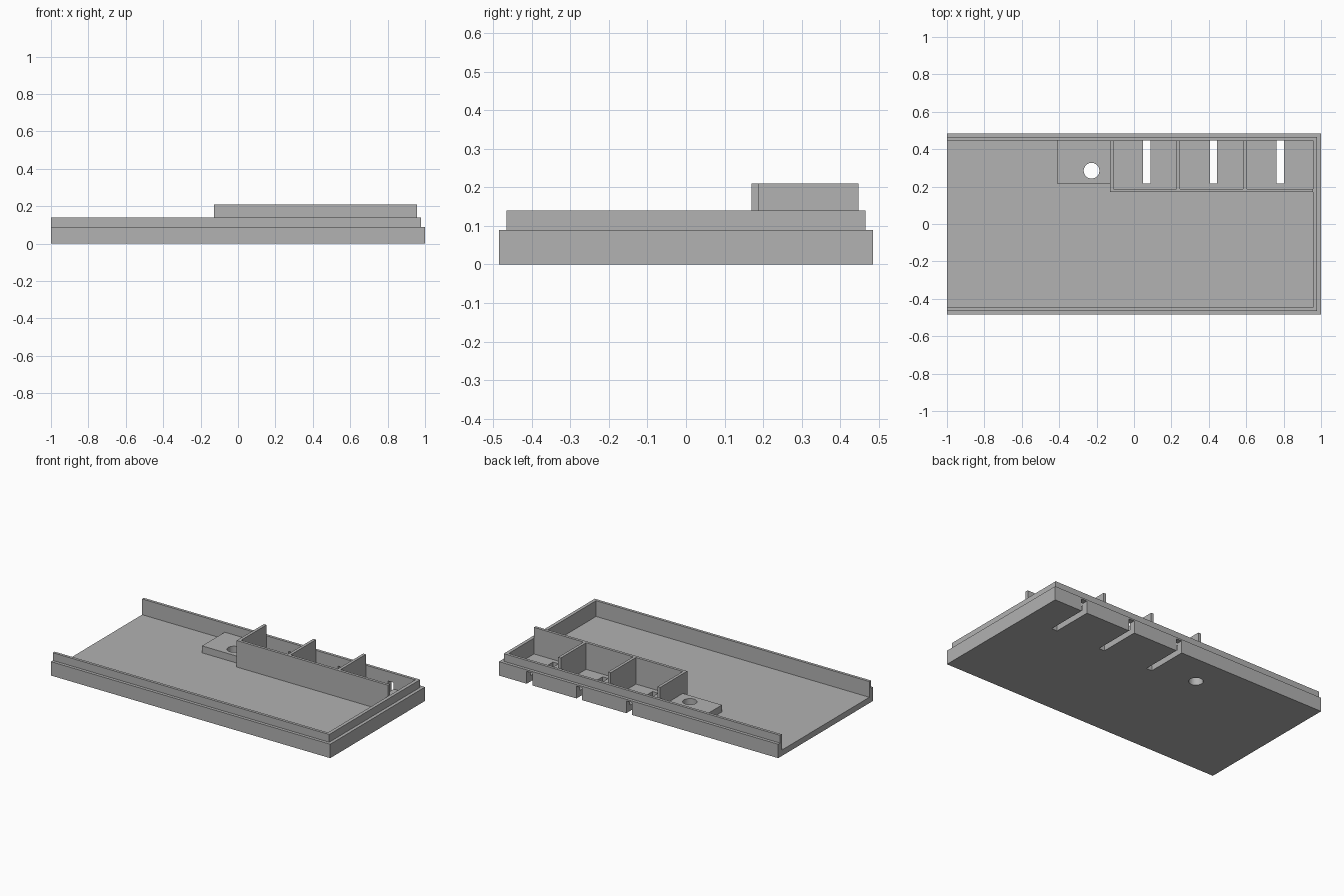
import bpy
from mathutils import Vector

default = bpy.data.objects.get("Cube")
if default:
    bpy.data.objects.remove(default, do_unlink=True)

grey = bpy.data.materials.new("matte grey")
grey.use_nodes = True
colour = (0.445, 0.445, 0.445, 1)
grey.diffuse_color = colour
grey.node_tree.nodes["Principled BSDF"].inputs["Base Color"].default_value = colour


def box(name, low, high):
    """Axis-aligned box between two opposite corners."""
    bpy.ops.mesh.primitive_cube_add(size=1)
    ob = bpy.context.object
    ob.name = name
    low, high = Vector(low), Vector(high)
    mid, size = (low + high) / 2, high - low
    for v in ob.data.vertices:
        v.co = mid + v.co * size
    ob.data.materials.append(grey)
    return ob


def combine(target, tool, operation):
    """Apply a boolean and remove the helper object."""
    tool.hide_render = True
    mod = target.modifiers.new("cut", 'BOOLEAN')
    mod.operation, mod.solver, mod.object = operation, 'EXACT', tool
    bpy.context.view_layer.objects.active = target
    bpy.ops.object.modifier_apply(modifier=mod.name)
    bpy.data.objects.remove(tool, do_unlink=True)


def drill(target, x, y, radius):
    bpy.ops.mesh.primitive_cylinder_add(vertices=48, radius=radius, depth=1, location=(x, y, 0))
    tool = bpy.context.object
    tool.data.materials.append(grey)
    combine(target, tool, 'DIFFERENCE')


# Levels and shared positions
FLOOR, LEDGE, LIP, WALL = 0.038, 0.09, 0.14, 0.21
BACK, FRONT_WALL, END = 0.447, 0.17, 0.957
HOLE = (-0.227, 0.285, 0.042)

# Tray: stepped rim on three sides, right end open
tray = box("tray", (-1, -0.485, 0), (1, 0.485, LEDGE))
combine(tray, box("lip", (-1, -0.465, 0.02), (0.979, 0.465, LIP)), 'UNION')
combine(tray, box("cavity", (-1.2, -BACK, FLOOR), (END, BACK, 0.5)), 'DIFFERENCE')

# Cable slots through the floor and out under the back ledge
for x in (0.068, 0.425, 0.781):
    combine(tray, box("slot", (x - 0.02, 0.217, -0.1), (x + 0.02, 0.6, 0.08)), 'DIFFERENCE')
drill(tray, *HOLE)

# Raised pad around the round hole
pad = box("mounting_pad", (-0.408, 0.215, FLOOR), (-0.128, BACK, 0.083))
drill(pad, *HOLE)

# Compartment walls: long front wall with three dividers
walls = box("compartment_walls", (-0.128, FRONT_WALL, FLOOR), (END, FRONT_WALL + 0.018, WALL))
for x in (-0.128, 0.227, 0.584):
    combine(walls, box("divider", (x, FRONT_WALL, FLOOR), (x + 0.019, BACK, WALL)), 'UNION')
